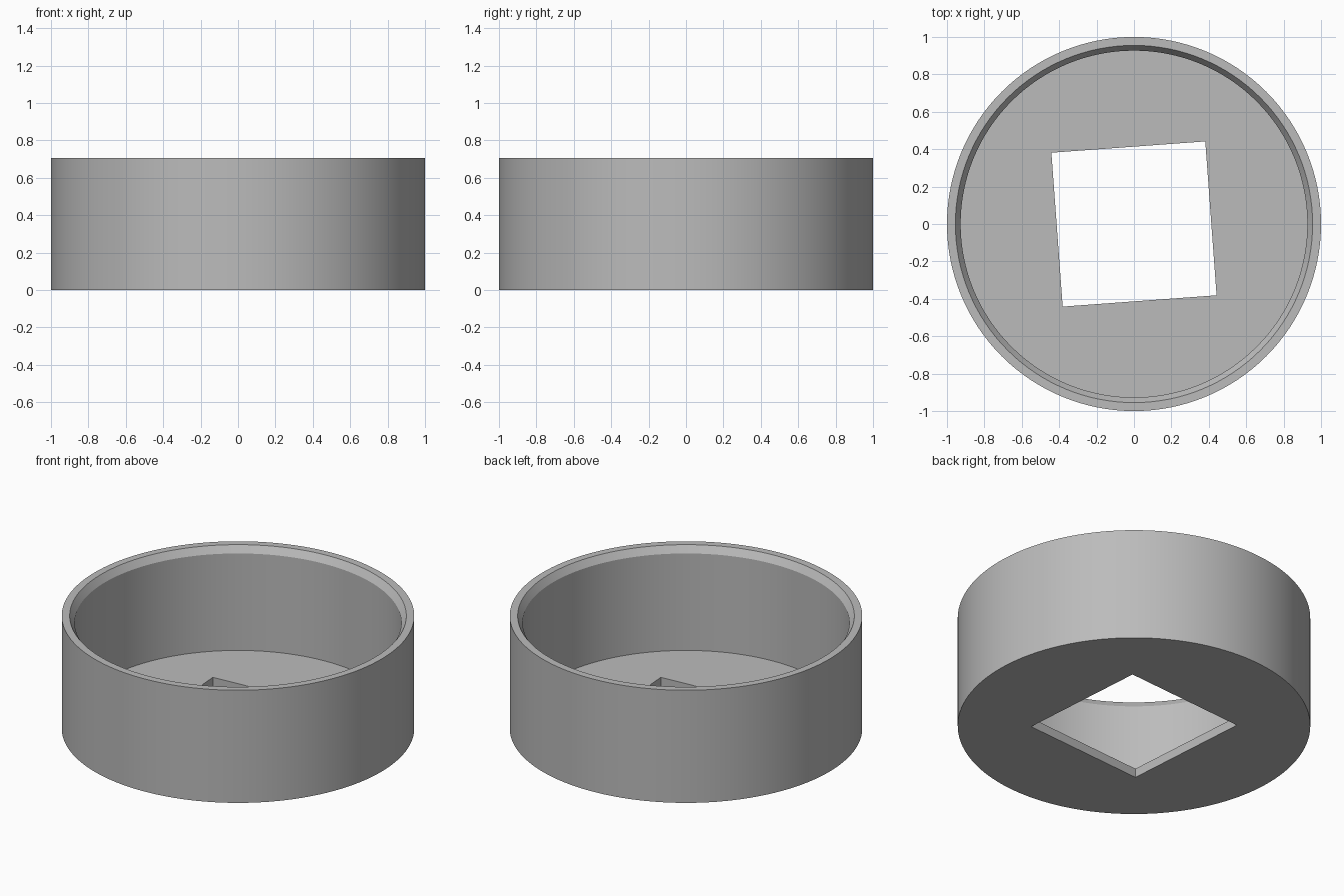
import bpy, bmesh, math
from mathutils import Matrix

if "Cube" in bpy.data.objects:
    bpy.data.objects.remove(bpy.data.objects["Cube"])

SEGMENTS = 128
HEIGHT, FLOOR = 0.705, 0.056
HOLE_SIDE, HOLE_TURN = 0.825, math.radians(4.2)

grey = bpy.data.materials.new("plain grey")
grey.diffuse_color = (0.5, 0.5, 0.5, 1)
grey.use_nodes = True
grey.node_tree.nodes["Principled BSDF"].inputs["Base Color"].default_value = grey.diffuse_color


def add_object(name, bm):
    mesh = bpy.data.meshes.new(name)
    bmesh.ops.recalc_face_normals(bm, faces=bm.faces)
    bm.to_mesh(mesh)
    bm.free()
    obj = bpy.data.objects.new(name, mesh)
    bpy.context.collection.objects.link(obj)
    return obj


# Cup: outer wall, rim, chamfered lip and inner wall as rings, closed by two discs
profile = [(1.0, 0), (1.0, HEIGHT), (0.955, HEIGHT), (0.927, HEIGHT - 0.042), (0.927, FLOOR)]
bm = bmesh.new()
rings = []
for r, z in profile:
    angles = [2 * math.pi * i / SEGMENTS for i in range(SEGMENTS)]
    rings.append([bm.verts.new((r * math.cos(a), r * math.sin(a), z)) for a in angles])
for low, high in zip(rings, rings[1:]):
    for i in range(SEGMENTS):
        j = (i + 1) % SEGMENTS
        bm.faces.new((low[i], low[j], high[j], high[i]))
bm.faces.new(rings[0])
bm.faces.new(rings[-1])
cup = add_object("round_cup", bm)
cup.data.materials.append(grey)

# Square hole through the floor, turned slightly
bm = bmesh.new()
bmesh.ops.create_cube(bm, size=1, matrix=Matrix.Rotation(HOLE_TURN, 4, 'Z')
                      @ Matrix.Diagonal((HOLE_SIDE, HOLE_SIDE, 0.4, 1)))
cutter = add_object("square_hole_cutter", bm)
cutter.data.materials.append(grey)
cutter.hide_render = True

cut = cup.modifiers.new("square hole", 'BOOLEAN')
cut.operation = 'DIFFERENCE'
cut.solver = 'EXACT'
cut.object = cutter
bpy.context.view_layer.objects.active = cup
cup.select_set(True)
bpy.ops.object.modifier_apply(modifier=cut.name)
bpy.data.objects.remove(cutter)

# Smooth walls with crisp rims and hole edges
bpy.ops.object.shade_smooth_by_angle(angle=math.radians(25))
